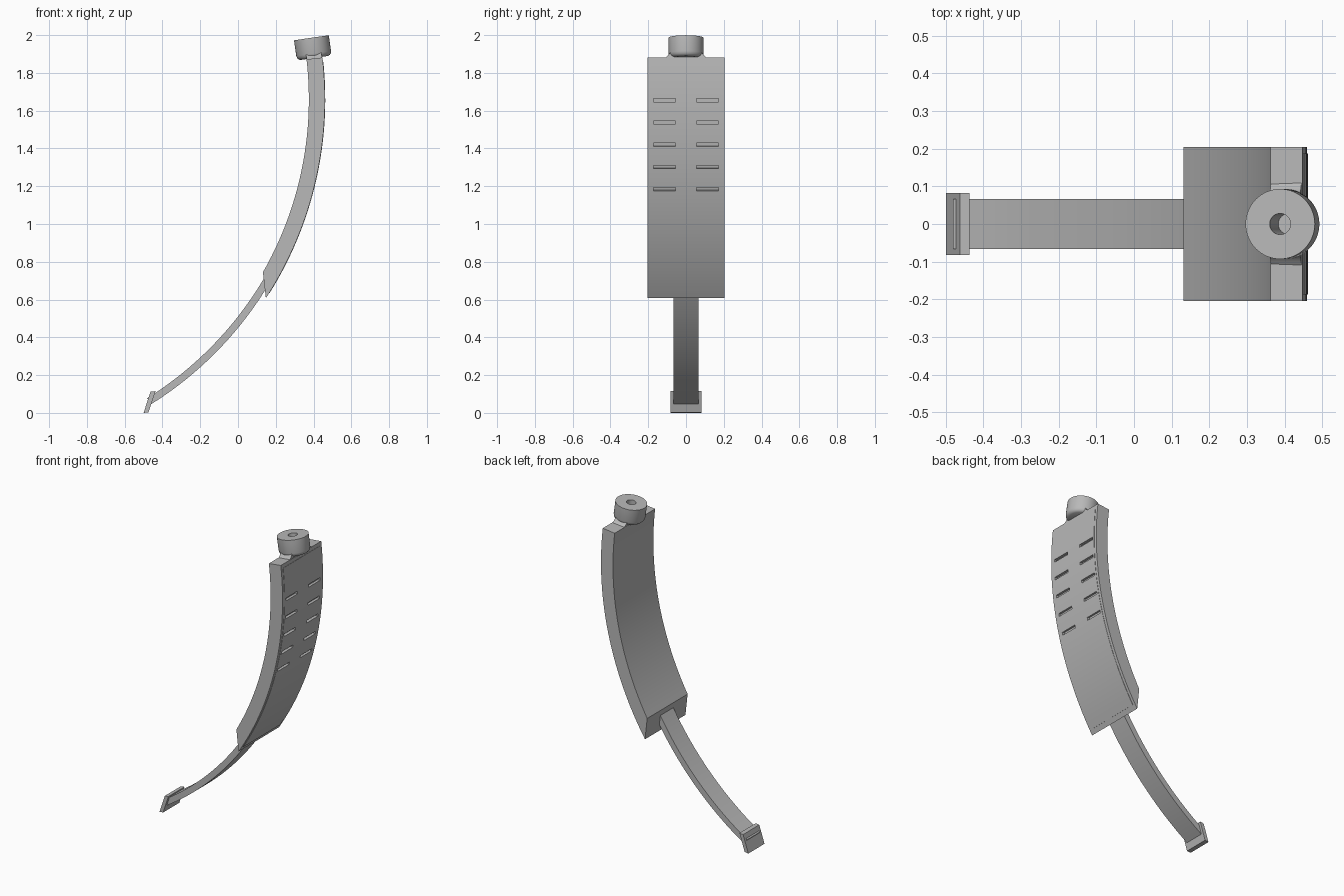
import bpy, bmesh
from math import sin, cos, asin, pi
from mathutils import Matrix, Vector

cube = bpy.data.objects.get("Cube")
if cube:
    bpy.data.objects.remove(cube, do_unlink=True)

grey = bpy.data.materials.new("plain grey")
grey.use_nodes = True
colour = (0.48, 0.48, 0.48, 1)
grey.diffuse_color = colour
grey.node_tree.nodes["Principled BSDF"].inputs["Base Color"].default_value = colour

CX, CZ = -1.47, 1.66          # centre of the shared curve
R_IN, R_OUT = 1.845, 1.93     # inner and outer body radii
TOP = 0.115                   # angle of the upper body end


def finish(name, bm):
    bmesh.ops.recalc_face_normals(bm, faces=bm.faces)
    mesh = bpy.data.meshes.new(name)
    bm.to_mesh(mesh)
    bm.free()
    ob = bpy.data.objects.new(name, mesh)
    bpy.context.collection.objects.link(ob)
    mesh.materials.append(grey)
    return ob


def prism(name, outline, half, matrix=Matrix()):
    """Outline in x and z, extruded to both sides along y."""
    bm = bmesh.new()
    face = bm.faces.new([bm.verts.new((x, -half, z)) for x, z in outline])
    new = bmesh.ops.extrude_face_region(bm, geom=[face])["geom"]
    verts = [v for v in new if isinstance(v, bmesh.types.BMVert)]
    bmesh.ops.translate(bm, verts=verts, vec=(0, 2 * half, 0))
    bm.transform(matrix)
    return finish(name, bm)


def arc(r, a, b, n=36):
    return [(CX + r * cos(a + (b - a) * i / n), CZ + r * sin(a + (b - a) * i / n))
            for i in range(n + 1)]


def lathe(name, profile, matrix, steps=64):
    bm = bmesh.new()
    verts = [bm.verts.new((r, 0, h)) for r, h in profile]
    edges = [bm.edges.new(pair) for pair in zip(verts, verts[1:])]
    bmesh.ops.spin(bm, geom=verts + edges, cent=(0, 0, 0), axis=(0, 0, 1),
                   angle=2 * pi, steps=steps)
    bmesh.ops.remove_doubles(bm, verts=bm.verts, dist=0.0002)
    bm.transform(matrix)
    return finish(name, bm)


def cut(ob, cutter):
    mod = ob.modifiers.new("cut", "BOOLEAN")
    mod.operation = "DIFFERENCE"
    mod.solver = "EXACT"
    mod.object = cutter


# Curved body and the thin cover on its outer side
body = prism("curved_body", arc(R_OUT, -0.577, TOP) + arc(R_IN, TOP, -0.519), 0.205)
cover = prism("outer_cover", arc(R_OUT + 0.002, -0.56, TOP - 0.012)
              + arc(R_OUT - 0.004, TOP - 0.012, -0.56), 0.187)

# Narrow strap and its slanted end plate
strap = prism("strap", arc(1.904, -1.012, -0.53) + arc(1.866, -0.53, -1.012), 0.066)
end_plate = prism("strap_end_plate",
                  [(-0.5, 0), (-0.474, 0.003), (-0.437, 0.115), (-0.463, 0.112)], 0.082)

# Knob on the upper end, with a flared neck below it
tilt = Matrix.Translation((0.404, 0, 1.879)) @ Matrix.Rotation(-0.145, 4, "Y")
knob = lathe("knob", [(0, 0), (0.074, 0), (0.083, 0.004), (0.09, 0.012), (0.093, 0.024),
                      (0.093, 0.108), (0, 0.108)], tilt)
side = [(0.112, -0.006), (0.102, 0.002), (0.093, 0.009), (0.087, 0.018), (0.08, 0.03)]
neck = prism("knob_neck", side + [(-y, z) for y, z in reversed(side)], 0.041,
             tilt @ Matrix.Rotation(pi / 2, 4, "Z"))

# Cutters: two columns of slots, and the hole down the knob
bm = bmesh.new()
for row in range(5):
    angle = asin((1.655 - 0.1175 * row - CZ) / R_OUT)
    for y in (-0.114, 0.114):
        place = (Matrix.Translation((CX, y, CZ)) @ Matrix.Rotation(-angle, 4, "Y")
                 @ Matrix.Translation((R_OUT, 0, 0)) @ Matrix.Diagonal((0.03, 0.116, 0.018, 1)))
        bmesh.ops.create_cube(bm, size=1, matrix=place)
slots = finish("slot_cutter", bm)
hole = lathe("hole_cutter", [(0, -0.05), (0.028, -0.05), (0.028, 0.15), (0, 0.15)], tilt, 40)

for ob in (body, cover):
    cut(ob, slots)
for ob in (body, neck, knob):
    cut(ob, hole)

# Apply the cuts, drop the cutters, then smooth the curves
parts = [body, cover, strap, end_plate, knob, neck]
bpy.context.view_layer.update()
for ob in parts:
    bpy.ops.object.select_all(action="DESELECT")
    bpy.context.view_layer.objects.active = ob
    ob.select_set(True)
    for mod in list(ob.modifiers):
        bpy.ops.object.modifier_apply(modifier=mod.name)
    bpy.ops.object.shade_smooth_by_angle(angle=0.5)
for cutter in (slots, hole):
    bpy.data.objects.remove(cutter, do_unlink=True)
